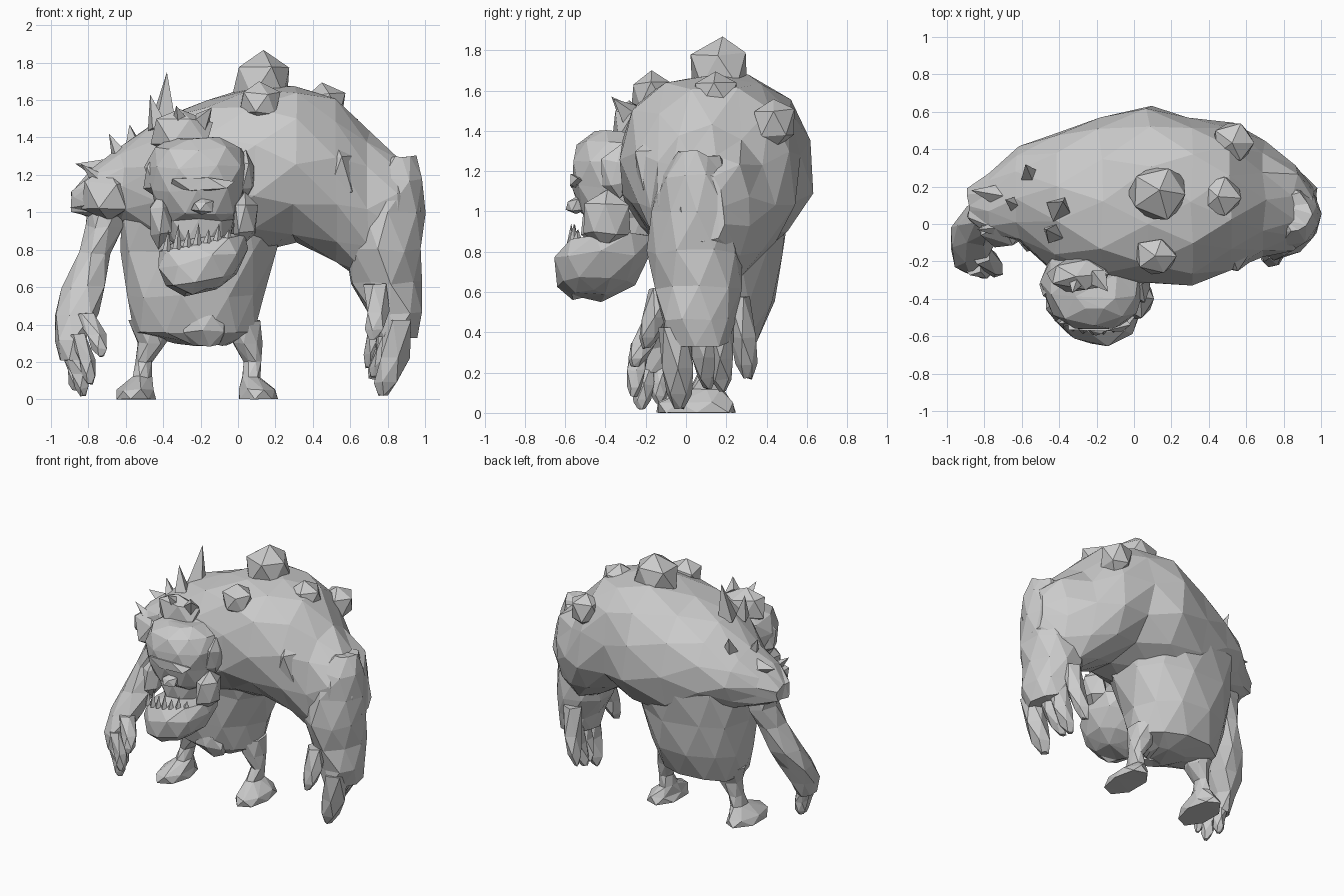
import bpy, bmesh, math, random
from mathutils import Vector, Matrix

if "Cube" in bpy.data.objects:
    bpy.data.objects.remove(bpy.data.objects["Cube"])

random.seed(7)
hide = bpy.data.materials.new("grey_hide")
hide.diffuse_color = (0.6, 0.6, 0.6, 1)
hide.use_nodes = True
hide.node_tree.nodes["Principled BSDF"].inputs["Base Color"].default_value = hide.diffuse_color


def finish(name, bm):
    """Triangulate, fix normals and link a faceted part."""
    bmesh.ops.triangulate(bm, faces=bm.faces[:])
    bmesh.ops.recalc_face_normals(bm, faces=bm.faces[:])
    me = bpy.data.meshes.new(name)
    bm.to_mesh(me)
    bm.free()
    me.materials.append(hide)
    ob = bpy.data.objects.new(name, me)
    bpy.context.collection.objects.link(ob)
    return ob


def loft(name, rings, n=8, axis="z", power=1.0, jitter=0.0, tilt=0.0):
    """Skin rings (position, centre a, centre b, radius a, radius b) along an axis."""
    bm = bmesh.new()
    loops = []
    for k, (p, ca, cb, ra, rb) in enumerate(rings):
        loop = []
        for i in range(n):
            t = 2 * math.pi * (i + 0.5 * (k % 2)) / n
            c, s = math.cos(t), math.sin(t)
            a = ca + ra * math.copysign(abs(c) ** power, c)
            b = cb + rb * math.copysign(abs(s) ** power, s)
            co = Vector((a, b, p + tilt * (a - ca))) if axis == "z" else Vector((p, a, b))
            co += Vector([random.uniform(-jitter, jitter) for _ in range(3)])
            co.z = max(co.z, 0.0)
            loop.append(bm.verts.new(co))
        loops.append(loop)
    for k in range(len(loops) - 1):
        lo, hi = loops[k], loops[k + 1]
        for i in range(n):
            j = (i + 1) % n
            if k % 2 == 0:
                bm.faces.new((lo[i], lo[j], hi[i]))
                bm.faces.new((lo[j], hi[j], hi[i]))
            else:
                bm.faces.new((lo[i], hi[j], hi[i]))
                bm.faces.new((lo[i], lo[j], hi[j]))
    bm.faces.new(loops[0])
    bm.faces.new(loops[-1])
    return finish(name, bm)


def knob(name, loc, size, jitter=0.015):
    """Rough faceted lump."""
    bm = bmesh.new()
    bmesh.ops.create_icosphere(bm, subdivisions=1, radius=1)
    for v in bm.verts:
        v.co = Vector(loc) + Vector([v.co[i] * size[i] + random.uniform(-jitter, jitter) for i in range(3)])
    return finish(name, bm)


def spike(name, base, tip, r, r_tip=0.0, sides=5):
    """Tapered horn, tooth or finger from base to tip."""
    base, tip = Vector(base), Vector(tip)
    d = tip - base
    bm = bmesh.new()
    bmesh.ops.create_cone(bm, cap_ends=True, segments=sides, radius1=r, radius2=r_tip, depth=d.length)
    bm.transform(Matrix.Translation((base + tip) / 2) @ d.to_track_quat("Z", "Y").to_matrix().to_4x4())
    return finish(name, bm)


def finger(name, base, tip, r):
    """Finger with a bent middle joint and blunt end."""
    b, t = Vector(base), Vector(tip)
    m = b.lerp(t, 0.5) + Vector((0.02, 0, 0))
    loft(name, [(q.z, q.x, q.y, r * f, r * f) for q, f in ((t, 0.3), (t.lerp(m, 0.35), 0.75), (m, 0.95), (b, 1.0))],
         n=5, jitter=0.006)


# hunched shoulder mass: x, y min, y max, z bottom, z top
hump = [(-.88, .02, .2, 1.0, 1.13), (-.78, -.05, .28, .96, 1.23), (-.62, -.1, .4, .92, 1.34),
        (-.42, -.26, .48, .82, 1.5), (-.18, -.33, .57, .74, 1.61), (.08, -.34, .64, .78, 1.68),
        (.3, -.32, .58, .84, 1.69), (.52, -.25, .54, .72, 1.62), (.7, -.19, .43, .62, 1.42),
        (.86, -.14, .32, .7, 1.3), (.97, -.03, .2, .85, 1.2)]
loft("hunched_back", [(x, (a + b) / 2, (c + d) / 2, (b - a) / 2, (d - c) / 2) for x, a, b, c, d in hump],
     n=12, axis="x", power=0.92, jitter=0.016)

# torso and belly
loft("torso", [(.3, -.2, .1, .14, .12), (.35, -.24, .13, .33, .22), (.55, -.24, .15, .37, .29),
               (.8, -.21, .15, .42, .33), (1.05, -.17, .14, .46, .38), (1.3, -.15, .13, .3, .3)],
     n=11, power=0.85, jitter=0.014)
loft("belly_fold", [(.29, -.18, -.02, .07, .05), (.36, -.18, -.06, .13, .06), (.44, -.18, -.06, .1, .06)], n=6, jitter=.01)

# head: z, half width, y front, y back
jaw = [(.58, .1, -.57, -.36), (.64, .19, -.64, -.26), (.75, .24, -.65, -.18), (.84, .23, -.59, -.15), (.86, .15, -.48, -.12)]
skull = [(.84, .16, -.46, -.1), (.96, .2, -.48, -.1), (1.0, .22, -.53, -.1), (1.12, .25, -.57, -.08),
         (1.24, .28, -.57, -.05), (1.34, .24, -.54, -.05), (1.4, .13, -.45, -.1)]
loft("lower_jaw", [(z, -.19, (f + b) / 2, w, (b - f) / 2) for z, w, f, b in jaw], n=9, power=.85, jitter=.012, tilt=.2)
loft("skull", [(z, -.21, (f + b) / 2, w, (b - f) / 2) for z, w, f, b in skull], n=10, power=.85, jitter=.012)
knob("brow_ridge", (-.2, -.53, 1.15), (.19, .06, .05))
knob("nose", (-.19, -.54, 1.03), (.07, .06, .05), .008)
for i, x in enumerate((-.41, .03)):
    knob("cheek_%d" % i, (x, -.4, .96), (.07, .13, .15))
    knob("ear_%d" % i, (x * 1.05, -.33, 1.2), (.07, .09, .13))
for i in range(7):
    x = -.38 + i * .054
    y = -.51 - .06 * math.cos((x + .21) * 7)
    spike("tooth_%d" % i, (x, y, .83 + .2 * (x + .19)), (x + .008, y, .91 + .03 * (i % 2)), .025, sides=4)

# lumps on the back
knob("top_lump", (.13, .17, 1.7), (.17, .16, .18), .012)
knob("front_lump", (.12, -.17, 1.58), (.12, .11, .12), .012)
knob("shoulder_lump", (.46, .15, 1.58), (.12, .13, .1))
knob("rear_lump", (.53, .43, 1.44), (.12, .12, .13))
knob("side_lump", (.52, -.14, 1.2), (.12, .12, .2))
knob("left_shoulder_lump", (-.7, .0, 1.09), (.15, .13, .15))
knob("neck_lump", (-.3, -.27, 1.43), (.17, .11, .13))

# spikes on the left shoulder
horns = [((-.4, .08, 1.48), (-.38, .12, 1.75), .075), ((-.43, -.05, 1.45), (-.47, -.03, 1.63), .06),
         ((-.3, -.28, 1.47), (-.33, -.37, 1.57), .06), ((-.2, -.28, 1.48), (-.14, -.36, 1.56), .06),
         ((-.62, .1, 1.27), (-.69, .13, 1.42), .06), ((-.7, .15, 1.22), (-.87, .18, 1.26), .07),
         ((-.55, .25, 1.33), (-.58, .32, 1.47), .06), ((-.72, -.02, 1.15), (-.84, -.03, 1.26), .05)]
for i, (b, t, r) in enumerate(horns):
    spike("shoulder_spike_%d" % i, b, t, r, sides=4)

# heavy right arm and hand
loft("right_arm", [(.34, .83, .05, .12, .16), (.46, .83, .06, .15, .19), (.62, .79, .07, .19, .22),
                   (.8, .78, .05, .22, .24), (1.0, .78, .05, .21, .22), (1.18, .82, .05, .17, .18),
                   (1.29, .87, .06, .07, .1)], n=9, jitter=.016)
hand = [((.86, -.06, .42), (.77, -.03, .02), .085), ((.83, .07, .42), (.73, .11, .12), .07),
        ((.82, .17, .42), (.72, .18, .11), .07), ((.77, .25, .58), (.7, .31, .17), .07),
        ((.74, -.12, .62), (.72, -.2, .32), .07)]
for i, (b, t, r) in enumerate(hand):
    finger("right_finger_%d" % i, b, t, r)

# lean left arm and hand
loft("left_arm", [(.2, -.89, -.17, .06, .09), (.32, -.9, -.14, .09, .12), (.45, -.87, -.08, .115, .13),
                  (.6, -.82, 0, .115, .12), (.78, -.76, .06, .085, .11), (.92, -.71, .09, .095, .13),
                  (1.05, -.7, .1, .1, .13)], n=7, jitter=.012)
claw = [((-.9, -.2, .25), (-.83, -.22, .02), .055), ((-.9, -.13, .25), (-.87, -.13, .05), .05),
        ((-.86, -.23, .35), (-.79, -.26, .08), .05), ((-.82, -.16, .46), (-.73, -.26, .23), .06)]
for i, (b, t, r) in enumerate(claw):
    finger("left_finger_%d" % i, b, t, r)

# short legs with flat feet
for side, fx, kx in (("left", -.545, -.46), ("right", .11, .05)):
    mid = (fx + kx) / 2
    loft(side + "_leg", [(0, fx, .05, .11, .2), (.05, fx, .05, .1, .19), (.12, mid - .01, .1, .055, .08),
                         (.2, mid, .12, .045, .06), (.3, kx, .12, .08, .09), (.42, kx - .02, .13, .1, .12)],
         n=7, jitter=.006)
